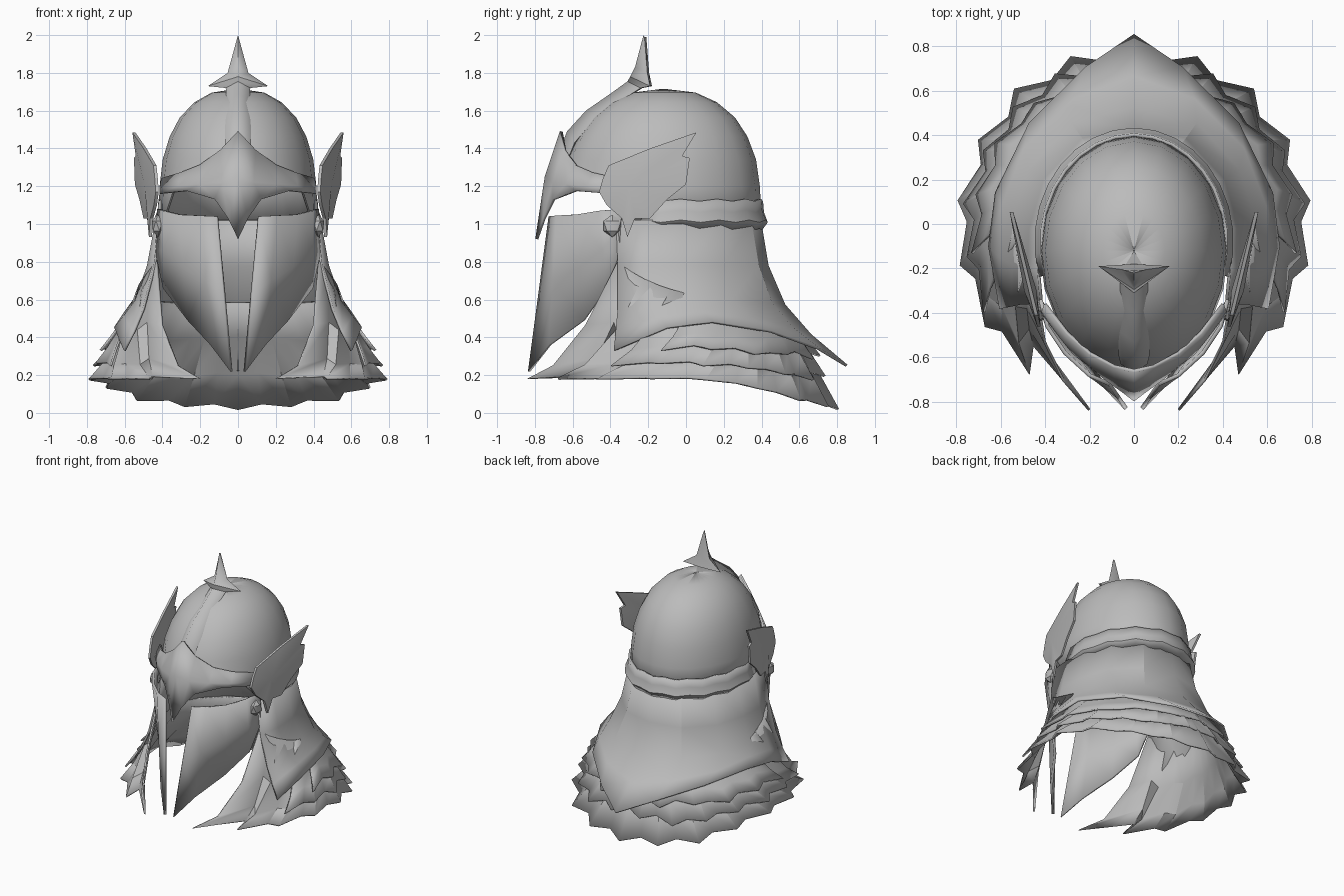
import bpy, bmesh, math, random
from math import sin, cos, radians
from mathutils import Vector

random.seed(4)
if "Cube" in bpy.data.objects:
    bpy.data.objects.remove(bpy.data.objects["Cube"], do_unlink=True)

steel = bpy.data.materials.new("grey_steel")
steel.use_nodes = True
colour = (0.5, 0.5, 0.5, 1)
steel.diffuse_color = colour
steel.node_tree.nodes["Principled BSDF"].inputs["Base Color"].default_value = colour


def lerp(a, b, t):
    return a + (b - a) * t


def finish(name, bm, thickness=0.0, angle=30):
    """Turn a half mesh (x >= 0) into a mirrored, optionally thickened part."""
    bmesh.ops.remove_doubles(bm, verts=bm.verts, dist=0.0005)
    bmesh.ops.recalc_face_normals(bm, faces=bm.faces)
    mesh = bpy.data.meshes.new(name)
    bm.to_mesh(mesh)
    bm.free()
    mesh.materials.append(steel)
    obj = bpy.data.objects.new(name, mesh)
    bpy.context.collection.objects.link(obj)
    mirror = obj.modifiers.new("mirror", "MIRROR")
    mirror.merge_threshold = 0.002
    if thickness:
        solid = obj.modifiers.new("thickness", "SOLIDIFY")
        solid.thickness = thickness
        solid.offset = 0
    bpy.ops.object.select_all(action="DESELECT")
    obj.select_set(True)
    bpy.context.view_layer.objects.active = obj
    bpy.ops.object.shade_smooth_by_angle(angle=radians(angle))


def loft(name, rows, thickness=0.014, angle=30):
    """Skin a grid of points, row by row."""
    bm = bmesh.new()
    grid = [[bm.verts.new(p) for p in row] for row in rows]
    for upper, lower in zip(grid, grid[1:]):
        for i in range(len(upper) - 1):
            bm.faces.new((upper[i], upper[i + 1], lower[i + 1], lower[i]))
    finish(name, bm, thickness, angle)


# Skull dome: half ellipse rings, fuller at the brow, raised over the eye opening
def dome_ring(z, radius, steps=10):
    ring = []
    for i in range(steps + 1):
        a = math.pi * i / steps
        front = 1.07 - 0.25 * max(0, z - 1.25)
        y = -0.12 + radius * cos(a) * (front if cos(a) < 0 else 1)
        base = z if z > 1.1 or y > -0.35 else 1.18
        ring.append((0.81 * radius * sin(a), y, base))
    return ring


dome_profile = [(1.0, 0.515), (1.2, 0.505), (1.34, 0.485), (1.46, 0.44),
                (1.56, 0.375), (1.64, 0.28), (1.69, 0.17), (1.71, 0.002)]
loft("skull_dome", [dome_ring(z, r) for z, r in dome_profile], 0.012)


# Band round the back of the skull
def band_ring(z, grow, steps=9):
    ring = []
    for i in range(steps + 1):
        a = radians(108) * i / steps
        wave = 0.012 * (i % 2)
        ring.append(((0.42 + grow) * sin(a), -0.08 + (0.485 + grow) * cos(a), z + wave))
    return ring


loft("skull_band", [band_ring(z, g) for z, g in
                    [(1.12, -0.005), (1.06, 0), (1.01, 0.02), (0.97, -0.01)]], 0.016)

# Flared neck guard with a pointed rear hem
neck_rows = [
    [(0, .39, 1.02), (.2, .34, 1.02), (.35, .18, 1.02), (.42, -.02, 1.02), (.43, -.2, 1.02), (.415, -.37, 1.02)],
    [(0, .43, .78), (.23, .38, .78), (.4, .2, .78), (.465, -.02, .78), (.475, -.2, .78), (.44, -.36, .78)],
    [(0, .52, .57), (.28, .45, .58), (.47, .24, .6), (.54, .02, .61), (.54, -.18, .59), (.5, -.36, .55)],
    [(0, .66, .41), (.27, .56, .45), (.49, .34, .5), (.59, .08, .54), (.6, -.15, .51), (.55, -.37, .43)],
    [(0, .85, .25), (.22, .7, .34), (.47, .45, .43), (.62, .14, .48), (.65, -.1, .45), (.6, -.38, .33)],
]
loft("neck_guard", neck_rows)


# Layered feather skirt below the neck guard; notches pull inward more than up
def skirt_point(s, v, notch, lift):
    v_in = v - notch
    a = radians(lerp(130, 166.5, v_in)) * s
    r = lerp(0.46 + 0.1 * s, 0.81 + 0.05 * s ** 8, v_in) + lift * v
    x, y = r * sin(a), r * cos(a)
    top = 0.58 + 0.22 * s ** 4
    hem = 0.18 - 0.17 * min(1, max(0, y) / 0.8) ** 1.4
    z = lerp(top, hem, 1 - (1 - v + 0.15 * notch) ** (1 + 0.8 * s))
    return x, y, z + lift * v


def feather_skirt(name, columns, reach, end, depth, lift, phase):
    teeth = []
    for i in range(columns):
        s = end * i / (columns - 1)
        notch = depth * (2 if s > 0.85 else 1) * ((i + phase) % 2)
        jitter = 0 if i == columns - 1 else random.uniform(0, 0.06)
        teeth.append((s, reach - jitter, notch))
    rows = [[skirt_point(s, v * k, notch * k, lift) for s, v, notch in teeth]
            for k in (0, 0.35, 0.7, 1)]
    loft(name, rows, 0.012, 25)


feather_skirt("feather_skirt_lower", 17, 1.0, 1.0, 0.2, 0, 0)
feather_skirt("feather_skirt_middle", 14, 0.78, 0.76, 0.16, 0.035, 1)
feather_skirt("feather_skirt_upper", 11, 0.6, 0.66, 0.12, 0.07, 0)

# Cheek plates: straight slats between an upper and a swept lower edge
cheek_top = [(.11, -.72, 1.04), (.2, -.68, 1.045), (.31, -.58, 1.05), (.39, -.46, 1.07), (.42, -.34, 1.08)]
cheek_low = [(.035, -.83, .22), (.14, -.72, .36), (.26, -.54, .49), (.39, -.42, .66), (.43, -.35, .85)]
loft("cheek_plates", [[Vector(a).lerp(Vector(b), t) for a, b in zip(cheek_top, cheek_low)]
                      for t in (0, 0.5, 1)], 0.018)

# Brow plate with peak and nose guard
brow_rows = [
    [(0, -.66, 1.49), (.09, -.64, 1.39), (.2, -.58, 1.31), (.3, -.49, 1.27), (.4, -.36, 1.24)],
    [(0, -.74, 1.25), (.08, -.7, 1.22), (.2, -.63, 1.21), (.31, -.53, 1.2), (.41, -.39, 1.19)],
    [(0, -.79, .92), (.05, -.75, 1.03), (.12, -.7, 1.13), (.27, -.58, 1.175), (.41, -.4, 1.16)],
]
loft("brow_plate", brow_rows, 0.016)

# Ridged crest ending in a three-pointed finial: (ridge y, z), (edge x, y, z)
crest = [((-.67, 1.39), (.06, -.63, 1.33)), ((-.63, 1.49), (.07, -.59, 1.43)),
         ((-.53, 1.6), (.07, -.48, 1.56)), ((-.4, 1.69), (.06, -.35, 1.65)),
         ((-.31, 1.755), (.065, -.24, 1.72)), ((-.295, 1.78), (.16, -.19, 1.73)),
         ((-.27, 1.83), (.055, -.205, 1.8)), ((-.225, 2.0), (.003, -.22, 1.99))]
loft("crest", [[(0, *ridge), edge, (0, edge[1] + 0.01, edge[2])] for ridge, edge in crest], 0)

# Side wings: outline fanned to a raised centre, leaning outward to the rear
wing_outline = [(-.46, 1.17), (-.44, 1.24), (-.41, 1.31), (-.19, 1.4), (.055, 1.485),
                (-.02, 1.36), (.02, 1.35), (0, 1.21), (-.1, 1.13), (-.19, 1.03),
                (-.27, 1.03), (-.31, .93), (-.34, 1.03), (-.42, 1.1)]


def wing_point(y, z, out):
    return 0.43 + 0.24 * (y + 0.45) + out, y, z


bm = bmesh.new()
rim = {side: [bm.verts.new(wing_point(y, z, side)) for y, z in wing_outline]
       for side in (-0.008, 0.008)}
for side, verts in rim.items():
    hub = bm.verts.new(wing_point(-0.3, 1.2, 3.5 * side))
    for a, b in zip(verts, verts[1:] + verts[:1]):
        bm.faces.new((hub, a, b))
inner, outer = rim.values()
for i in range(len(inner)):
    bm.faces.new((inner[i - 1], inner[i], outer[i], outer[i - 1]))
finish("side_wings", bm)

# Small rounded clasps under the wings
bm = bmesh.new()
bmesh.ops.create_icosphere(bm, subdivisions=1, radius=1)
for v in bm.verts:
    v.co = Vector((0.425 + 0.035 * v.co.x, -0.39 + 0.055 * v.co.y, 0.99 + 0.06 * v.co.z))
finish("wing_clasps", bm)
